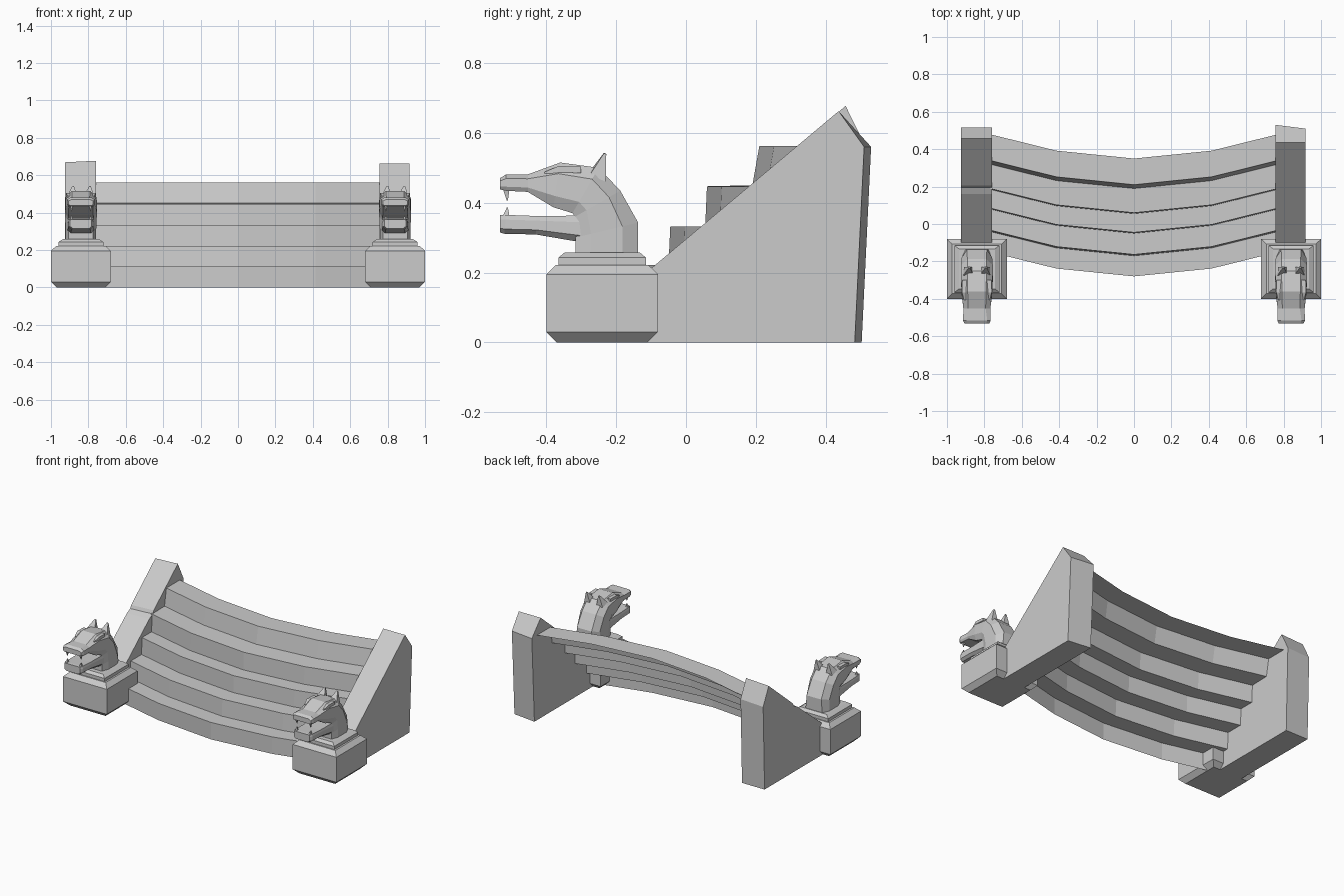
import bpy
import bmesh

cube = bpy.data.objects.get("Cube")
if cube:
    bpy.data.objects.remove(cube, do_unlink=True)

stone = bpy.data.materials.new("grey_stone")
stone.use_nodes = True
stone.diffuse_color = (0.6, 0.6, 0.6, 1)
stone.node_tree.nodes["Principled BSDF"].inputs["Base Color"].default_value = (0.6, 0.6, 0.6, 1)


def loft(name, rings, capped=True, closed=True):
    """Join matching rings of points into a flat-shaded mesh."""
    bm = bmesh.new()
    rows = [[bm.verts.new(p) for p in ring] for ring in rings]
    count = len(rows[0])
    for a, b in zip(rows, rows[1:]):
        for i in range(count if closed else count - 1):
            j = (i + 1) % count
            bm.faces.new((a[i], a[j], b[j], b[i]))
    if capped:
        bm.faces.new(rows[0])
        bm.faces.new(rows[-1])
    bmesh.ops.recalc_face_normals(bm, faces=bm.faces)
    mesh = bpy.data.meshes.new(name)
    bm.to_mesh(mesh)
    bm.free()
    mesh.materials.append(stone)
    obj = bpy.data.objects.new(name, mesh)
    bpy.context.collection.objects.link(obj)
    return obj


def tiers(name, cx, cy, levels):
    """Stack of rectangles: (half width, half depth, height)."""
    return loft(name, [[(cx + sx * w, cy + sy * d, z) for sx, sy in
                        ((-1, -1), (1, -1), (1, 1), (-1, 1))] for w, d, z in levels])


def section(cx, top, bottom, w, top_ratio, low_ratio):
    """Faceted head cross-section between an upper and a lower (y, z) point."""
    half = [(0, top_ratio * w), (0.25, w), (0.75, w), (1, low_ratio * w)]
    outline = [(t, h) for t, h in half] + [(t, -h) for t, h in reversed(half)]
    return [(cx + h, top[0] + (bottom[0] - top[0]) * t,
             top[1] + (bottom[1] - top[1]) * t) for t, h in outline]


def spike(name, base, tip):
    return loft(name, [base, [tuple(t + (b - c) * 0.15 for t, b, c in zip(tip, p, base[0]))
                              for p in base]])


# Curved flight of five steps, a thin open sheet
profile = [(-0.28, 0), (-0.28, 0.112), (-0.17, 0.112), (-0.163, 0.222),
           (-0.05, 0.222), (-0.045, 0.332), (0.055, 0.332), (0.06, 0.447),
           (0.19, 0.45), (0.21, 0.562), (0.35, 0.562)]
arc = [(-0.77, 0.13), (-0.415, 0.042), (0, 0), (0.415, 0.042), (0.77, 0.13)]
loft("curved_steps", [[(x, y + dy, z) for y, z in profile] for x, dy in arc],
     capped=False, closed=False)

# Sloping side walls, the right one with a chipped ledge
wall = [(-0.12, 0), (0.503, 0), (0.53, 0.56), (0.437, 0.662), (-0.12, 0.195)]
loft("left_wall", [[(x, y - back * (y > 0.5), z) for y, z in wall]
                   for x, back in ((0.757, 0), (0.917, 0.02))])
chipped = [(-0.12, 0), (0.5, 0), (0.515, 0.56), (0.457, 0.677),
           (0.205, 0.465), (0.195, 0.445), (0.16, 0.427), (-0.12, 0.195)]
loft("right_wall", [[(x, y, z - drop * (z > 0.4)) for y, z in chipped]
                    for x, drop in ((-0.925, 0.008), (-0.76, 0))])

# Head: upper point, lower point, half width, top and bottom ratios
skull = [((-0.137, 0.25), (-0.317, 0.25), 0.082, 0.75, 0.8),
         ((-0.137, 0.343), (-0.317, 0.3), 0.082, 0.65, 0.8),
         ((-0.188, 0.434), (-0.317, 0.36), 0.085, 0.6, 0.8),
         ((-0.25, 0.5), (-0.325, 0.37), 0.085, 0.6, 0.8),
         ((-0.36, 0.515), (-0.38, 0.387), 0.082, 0.6, 0.8),
         ((-0.453, 0.481), (-0.453, 0.431), 0.072, 0.65, 0.9),
         ((-0.515, 0.481), (-0.515, 0.434), 0.074, 0.75, 0.9),
         ((-0.533, 0.47), (-0.533, 0.438), 0.066, 0.75, 0.9)]
jaw = [((-0.29, 0.363), (-0.29, 0.285), 0.072, 0.95, 0.75),
       ((-0.43, 0.362), (-0.43, 0.309), 0.068, 0.95, 0.75),
       ((-0.515, 0.365), (-0.52, 0.311), 0.066, 0.95, 0.75),
       ((-0.533, 0.364), (-0.533, 0.315), 0.058, 0.95, 0.75)]

for side, cx in (("left", 0.84), ("right", -0.84)):
    # Chamfered pedestal and neck moulding
    tiers(side + "_pedestal", cx, -0.24, [(0.13, 0.13, 0), (0.16, 0.16, 0.03),
                                          (0.16, 0.16, 0.195), (0.132, 0.132, 0.222)])
    tiers(side + "_moulding", cx, -0.24, [(0.12, 0.125, 0.22), (0.12, 0.125, 0.243),
                                          (0.096, 0.107, 0.258)])
    loft(side + "_head", [section(cx, *s) for s in skull])
    loft(side + "_lower_jaw", [section(cx, *s) for s in jaw])
    for s in (-1, 1):
        # Ears, brows and fangs
        ex = cx + s * 0.045
        spike(side + "_ear", [(ex - 0.028, -0.275, 0.49), (ex + 0.028, -0.275, 0.48),
                              (ex + 0.024, -0.23, 0.46), (ex - 0.024, -0.23, 0.47)],
              (ex, -0.235, 0.543))
        bx = cx + s * 0.058
        loft(side + "_brow", [[(bx - w, y, z), (bx + w, y, z), (bx + w, y, z - 0.018),
                               (bx - w, y, z - 0.018)]
                              for y, z, w in ((-0.3, 0.503, 0.02), (-0.365, 0.505, 0.022),
                                              (-0.405, 0.488, 0.012))])
        fx = cx + s * 0.05
        for part, root, point in (("upper_fang", 0.442, 0.406), ("lower_fang", 0.36, 0.386)):
            spike(side + "_" + part, [(fx - 0.008, -0.525, root), (fx + 0.008, -0.525, root),
                                      (fx + 0.008, -0.505, root), (fx - 0.008, -0.505, root)],
                  (fx, -0.513, point))
